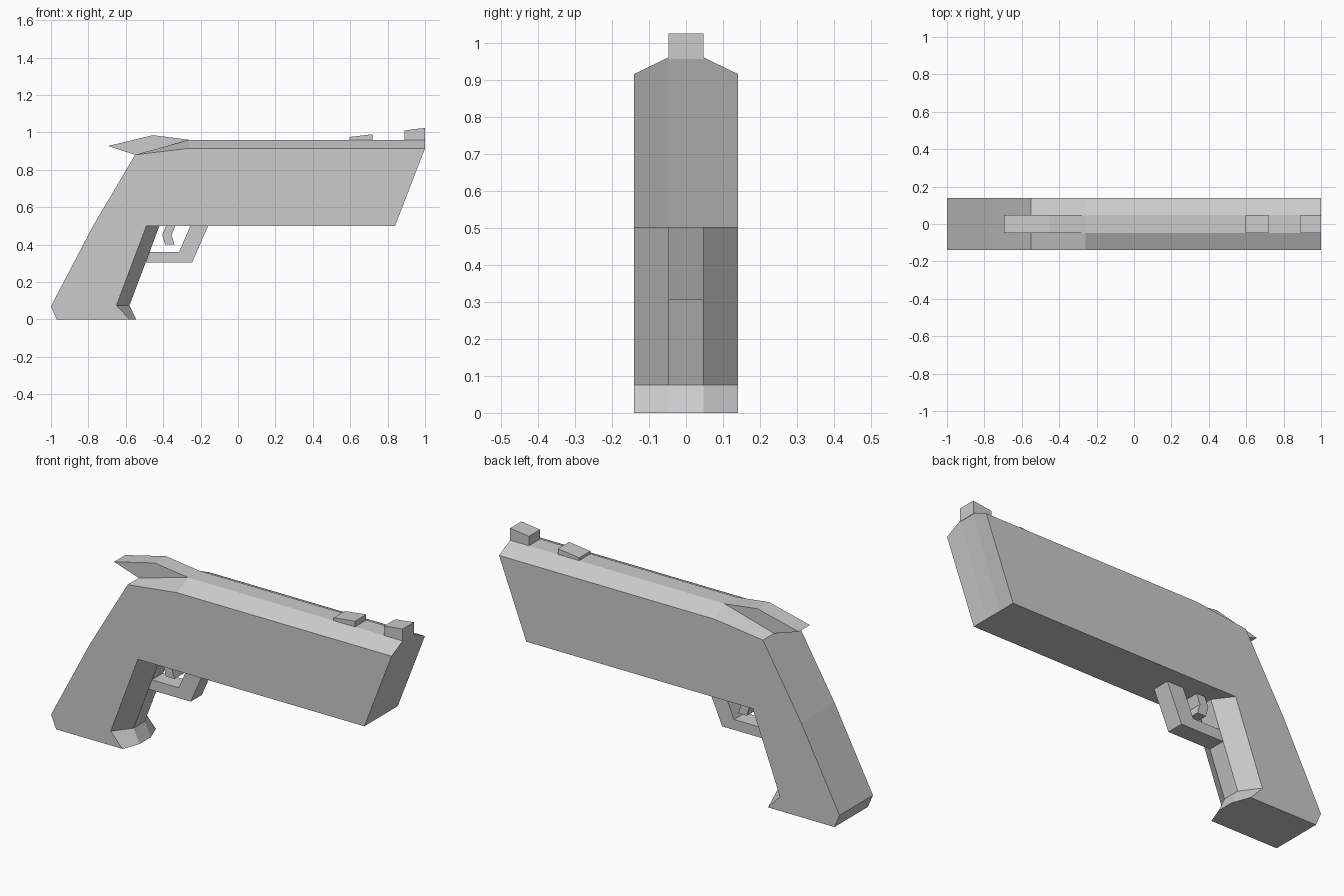
import bpy, bmesh

if "Cube" in bpy.data.objects:
    bpy.data.objects.remove(bpy.data.objects["Cube"])

INNER, OUTER = 0.047, 0.14


def loft(name, sections):
    """Bridge matching x-z outlines, given as (y, outline), and cap both ends."""
    bm = bmesh.new()
    rings = [[bm.verts.new((x, y, z)) for x, z in outline] for y, outline in sections]
    n = len(rings[0])
    for a, b in zip(rings, rings[1:]):
        for i in range(n):
            j = (i + 1) % n
            bm.faces.new((a[i], a[j], b[j], b[i]))
    bm.faces.new(rings[0])
    bm.faces.new(rings[-1])
    bmesh.ops.recalc_face_normals(bm, faces=bm.faces)
    mesh = bpy.data.meshes.new(name)
    bm.to_mesh(mesh)
    bm.free()
    obj = bpy.data.objects.new(name, mesh)
    bpy.context.collection.objects.link(obj)
    return obj


def slab(name, outline, half=INNER):
    return loft(name, [(-half, outline), (half, outline)])


# Barrel and grip: the middle outline bulges at the top and grip front
side = [(-0.97, 0), (-1, 0.07), (-0.775, 0.5), (-0.55, 0.88), (-0.26, 0.915),
        (1, 0.915), (0.84, 0.5), (-0.49, 0.5), (-0.65, 0.075), (-0.58, 0)]
middle = list(side)
middle[4:6] = [(-0.26, 0.96), (1, 0.96)]
middle[7:10] = [(-0.42, 0.5), (-0.58, 0.075), (-0.545, 0)]
loft("body", [(-OUTER, side), (-INNER, middle), (INNER, middle), (OUTER, side)])

# Rear spur above the grip
slab("rear_spur", [(-0.55, 0.88), (-0.695, 0.927), (-0.455, 0.985), (-0.26, 0.96)])

# Sights on the top ridge
slab("middle_sight", [(0.595, 0.955), (0.595, 0.975), (0.72, 0.99), (0.72, 0.955)])
slab("front_sight", [(0.89, 0.955), (0.89, 1.01), (1, 1.024), (1, 0.955)])

# Trigger guard and trigger
slab("trigger_guard", [(-0.16, 0.5), (-0.245, 0.305), (-0.493, 0.305),
                       (-0.473, 0.36), (-0.315, 0.36), (-0.255, 0.5)])
slab("trigger", [(-0.385, 0.5), (-0.405, 0.45), (-0.39, 0.4),
                 (-0.34, 0.4), (-0.355, 0.45), (-0.335, 0.5)])
